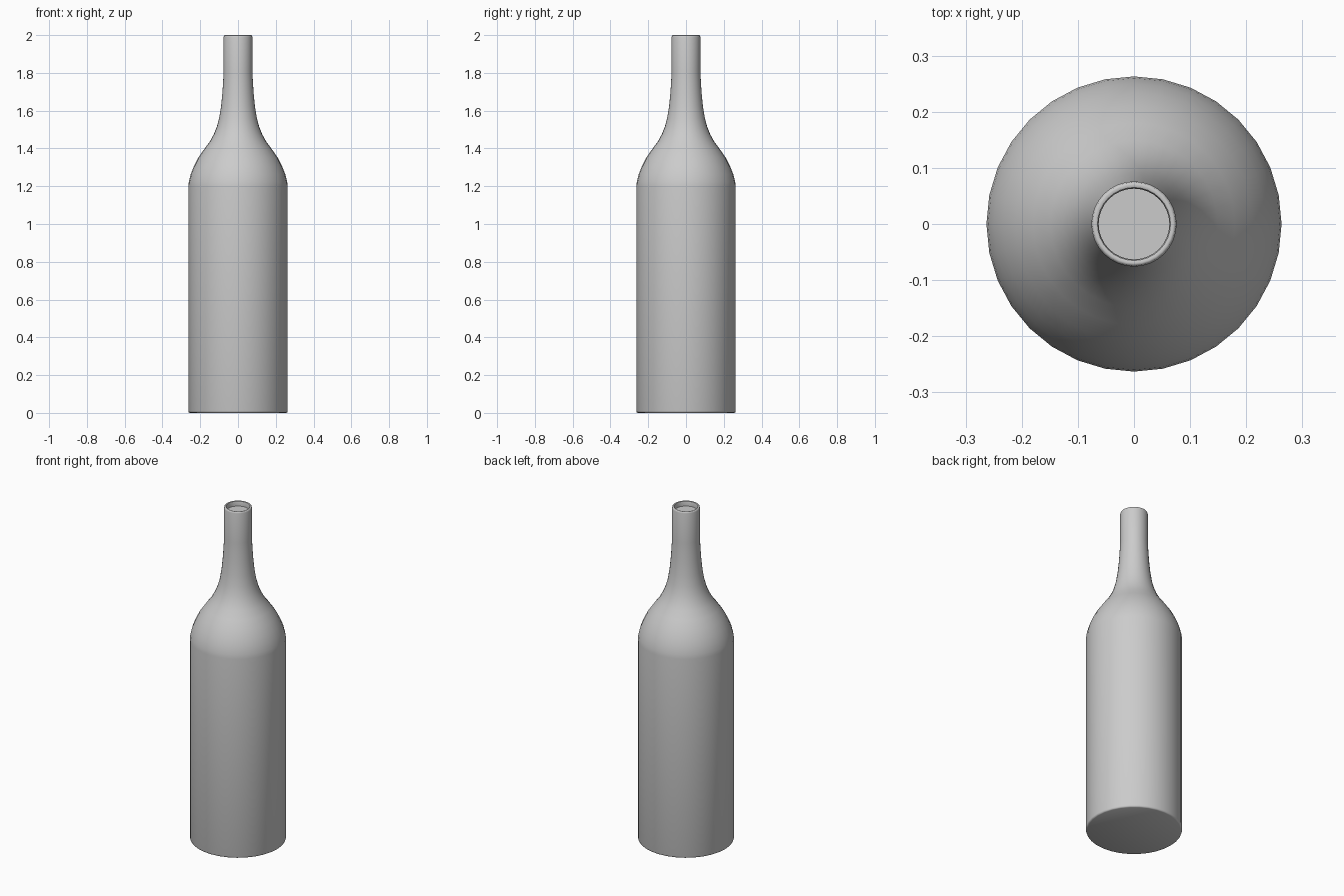
import bpy
import bmesh
from math import radians, tau

cube = bpy.data.objects.get("Cube")
if cube:
    bpy.data.objects.remove(cube, do_unlink=True)

SIDES = 32

# Half-section (radius, height): base, body, shoulder, neck, rounded lip, recessed mouth
profile = [
    (0, 0), (0.255, 0), (0.261, 0.003), (0.263, 0.01),
    (0.263, 1.2), (0.26, 1.225), (0.25, 1.265), (0.234, 1.305),
    (0.211, 1.35), (0.18, 1.395), (0.149, 1.437), (0.128, 1.475),
    (0.112, 1.515), (0.1, 1.56), (0.09, 1.62), (0.083, 1.69),
    (0.079, 1.75), (0.076, 1.81),
    (0.076, 1.99), (0.074, 1.998), (0.07, 2), (0.065, 1.998),
    (0.063, 1.99), (0.063, 1.97), (0, 1.97),
]

# Bottle: spin the half-section around the upright axis
bm = bmesh.new()
verts = [bm.verts.new((r, 0, z)) for r, z in profile]
edges = [bm.edges.new(pair) for pair in zip(verts, verts[1:])]
bmesh.ops.spin(bm, geom=verts + edges, cent=(0, 0, 0), axis=(0, 0, 1),
               angle=tau, steps=SIDES, use_merge=True)
bmesh.ops.remove_doubles(bm, verts=bm.verts, dist=0.0005)
bmesh.ops.recalc_face_normals(bm, faces=bm.faces)

mesh = bpy.data.meshes.new("bottle")
bm.to_mesh(mesh)
bm.free()
bottle = bpy.data.objects.new("bottle", mesh)
bpy.context.collection.objects.link(bottle)

# Smooth glass surface with crisp edges where the floor meets the mouth wall
bpy.ops.object.select_all(action='DESELECT')
bottle.select_set(True)
bpy.context.view_layer.objects.active = bottle
bpy.ops.object.shade_smooth_by_angle(angle=radians(50))
